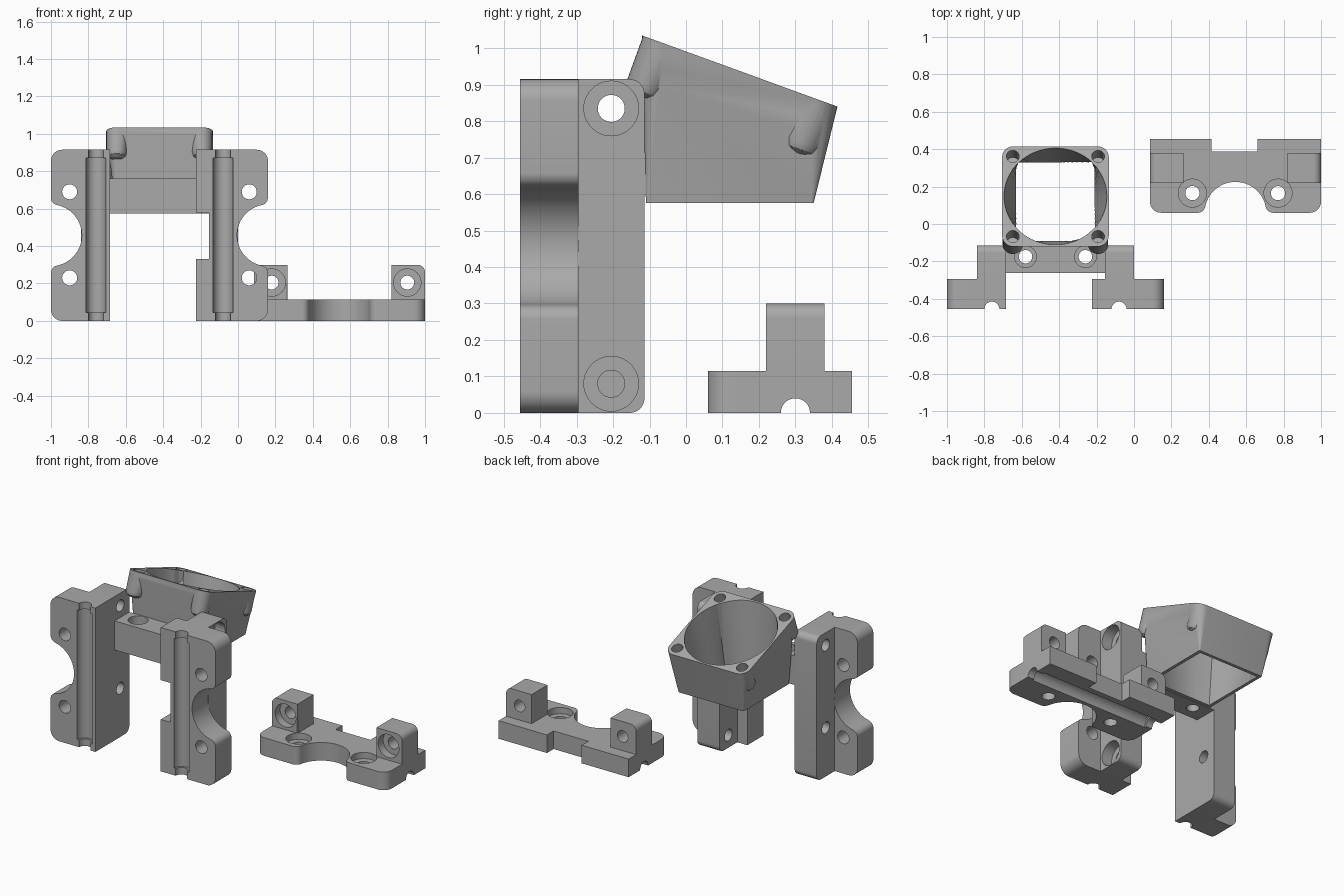
import bpy, bmesh, math
from mathutils import Vector

if "Cube" in bpy.data.objects:
    bpy.data.objects.remove(bpy.data.objects["Cube"])

grey = bpy.data.materials.new("plain_grey")
grey.diffuse_color = (0.4, 0.4, 0.4, 1)
grey.use_nodes = True
grey.node_tree.nodes["Principled BSDF"].inputs["Base Color"].default_value = grey.diffuse_color
L = 0.915           # length of both clamp halves
MID = L / 2


def mesh_object(name, rings):
    """Closed solid through a list of equal-length rings."""
    bm = bmesh.new()
    vs = [[bm.verts.new(p) for p in r] for r in rings]
    n = len(rings[0])
    bm.faces.new(vs[0])
    bm.faces.new(vs[-1])
    for a, b in zip(vs, vs[1:]):
        for i in range(n):
            j = (i + 1) % n
            bm.faces.new((a[i], a[j], b[j], b[i]))
    bmesh.ops.recalc_face_normals(bm, faces=bm.faces)
    me = bpy.data.meshes.new(name)
    bm.to_mesh(me)
    bm.free()
    me.materials.append(grey)
    ob = bpy.data.objects.new(name, me)
    bpy.context.collection.objects.link(ob)
    return ob


def prism(name, pts, axis, lo, hi):
    """Extrude a 2D outline along x, y or z."""
    put = {'x': lambda a, b, c: (c, a, b), 'y': lambda a, b, c: (a, c, b),
           'z': lambda a, b, c: (a, b, c)}[axis]
    return mesh_object(name, [[put(a, b, c) for a, b in pts] for c in (lo, hi)])


def arc(cx, cy, r, a0, a1, n=10):
    return [(cx + r * math.cos(math.radians(a0 + (a1 - a0) * i / n)),
             cy + r * math.sin(math.radians(a0 + (a1 - a0) * i / n))) for i in range(n + 1)]


def rect(a0, a1, b0, b1):
    return [(a0, b0), (a1, b0), (a1, b1), (a0, b1)]


def rod(axis, a, b, r, lo, hi, n=40):
    return prism("cutter", arc(a, b, r, 0, 360, n)[:-1], axis, lo, hi)


def combine(ob, others, op):
    for o in others:
        m = ob.modifiers.new("bool", 'BOOLEAN')
        m.operation, m.solver, m.object = op, 'EXACT', o
        dg = bpy.context.evaluated_depsgraph_get()
        dg.update()
        me = bpy.data.meshes.new_from_object(ob.evaluated_get(dg))
        ob.modifiers.clear()
        ob.data = me
        bpy.data.objects.remove(o)


def finish(ob):
    bpy.ops.object.select_all(action='DESELECT')
    bpy.context.view_layer.objects.active = ob
    ob.select_set(True)
    bpy.ops.object.shade_smooth_by_angle(angle=math.radians(30))


def clamp_outline(width):
    """Plate with rounded outer corners and a round notch with soft lips."""
    r, f, c = 0.165, 0.04, 0.06
    d = math.sqrt((r + f) ** 2 - f * f)
    t = math.degrees(math.atan2(d, f))
    return ([(width, 0), (width, L)] + arc(c, L - c, c, 90, 180)
            + arc(f, MID + d, f, 180, 180 + t)
            + arc(0, MID, r, t, -t, 28)[1:-1]
            + arc(f, MID - d, f, 180 - t, 180) + arc(c, c, c, 180, 270))


# Two upright clamp brackets, the right one mirrored
def bracket(name, right):
    mx = (lambda x: -0.84 - x) if right else (lambda x: x)
    ob = prism(name, [(mx(u - 1), v) for u, v in clamp_outline(0.315)], 'y', -0.455, -0.295)
    r = 0.04
    block = ([(-0.295, 0)] + arc(-0.114 - r, r, r, -90, 0)
             + arc(-0.114 - r, L - r, r, 0, 90) + [(-0.295, L)])
    parts = [prism("block", block, 'x', mx(-0.84), mx(-0.685))]
    if right:       # inner tabs above and below the gap
        for lo, hi in ((0, 0.33), (0.58, L)):
            parts.append(prism("tab", rect(-0.225, -0.155, lo, hi), 'y', -0.455, -0.295))
    combine(ob, parts, 'UNION')
    cuts = [rod('z', mx(-0.76), -0.455, 0.04, -0.1, 1),
            rod('z', mx(-0.76), -0.455, 0.053, 0.045, 0.87)]
    cuts += [rod('y', mx(-0.9), z, 0.04, -0.6, -0.2) for z in (0.23, 0.69)]
    for z in ((0.08, 0.835) if right else (0.31, 0.835)):
        a, b = sorted((mx(-0.9), mx(-0.6)))
        cuts.append(rod('x', -0.205, z, 0.037, a, b))
        if right:
            cuts.append(rod('x', -0.205, z, 0.075, -0.07, 0.1))
    combine(ob, cuts, 'DIFFERENCE')
    finish(ob)


bracket("left_bracket", False)
bracket("right_bracket", True)

# Bridge joining the brackets
bridge = prism("bridge", rect(-0.685, -0.155, -0.262, -0.114), 'z', 0.575, 0.76)
cuts = []
for x in (-0.58, -0.26):
    cuts += [rod('z', x, -0.175, 0.036, 0.5, 0.9), rod('z', x, -0.175, 0.058, 0.70, 0.9)]
combine(bridge, cuts, 'DIFFERENCE')
finish(bridge)

# Fan duct: square outlet below, round inlet on a tilted rim
TILT = math.radians(20)
TOP = Vector((-0.42, 0.1475, 0.9375))
V = Vector((0, math.cos(TILT), -math.sin(TILT)))
N = Vector((0, math.sin(TILT), math.cos(TILT)))
LOW = Vector((-0.42, 0.12, 0.575))


def on_top(p, depth=0.0):
    return TOP + Vector((p[0], 0, 0)) + V * p[1] - N * depth


def on_low(p):
    return LOW + Vector((p[0], p[1], 0))


def round_square(h, r):
    pts = []
    for sx, sy, a in ((1, 1, 0), (-1, 1, 90), (-1, -1, 180), (1, -1, 270)):
        pts += arc(sx * (h - r), sy * (h - r), r, a, a + 90, 8)
    return pts


duct = mesh_object("fan_duct", [[on_low(p) for p in round_square(0.23, 0.006)],
                                [on_top(p) for p in round_square(0.285, 0.06)]])
corners = [(sx * 0.228, sy * 0.228) for sx in (-1, 1) for sy in (-1, 1)]


def post(c, steps):
    return mesh_object("post", [[on_top((c[0] + x, c[1] + y), d)
                                 for x, y in arc(0, 0, r, 0, 360, 28)[:-1]] for r, d in steps])


combine(duct, [post(c, ((0.054, 0.002), (0.054, 0.125), (0.046, 0.145), (0.028, 0.157)))
               for c in corners], 'UNION')
circle = arc(0, 0, 0.275, 0, 360, 64)[:-1]
square = []
for x, y in circle:
    k = 0.21 / max(abs(x), abs(y))
    square.append((x * k, y * k))
inner = []
for t in (-0.05, 1.05):
    inner.append([on_low(s).lerp(on_top(c), 1.0) * t + on_low(s) * (1 - t)
                  for s, c in zip(square, circle)])
combine(duct, [mesh_object("cutter", inner)], 'DIFFERENCE')
combine(duct, [post(c, ((0.034, -0.05), (0.034, 0.11))) for c in corners], 'DIFFERENCE')
finish(duct)

# Separate clamp cap with two bolt towers
cap = prism("clamp_cap", [(0.085 + v, 0.06 + u) for u, v in clamp_outline(0.395)], 'z', 0, 0.115)
r = 0.04
tower = [(0.82, 0.115), (1.0, 0.115)] + arc(1 - r, 0.3 - r, r, 0, 90) + [(0.82, 0.3)]
combine(cap, [prism("tower", tower, 'y', 0.22, 0.38),
              prism("tower", [(1.085 - x, z) for x, z in tower], 'y', 0.22, 0.38)], 'UNION')
cuts = [prism("cutter", rect(0.415, 0.66, 0.388, 0.6), 'z', -0.1, 0.2),
        rod('x', 0.3, 0, 0.04, 0, 1.1),
        rod('x', 0.3, 0, 0.053, 0.13, 0.955)]
for x in (0.18, 0.905):
    cuts += [rod('y', x, 0.205, 0.037, 0.1, 0.5), rod('y', x, 0.205, 0.073, 0.1, 0.27)]
for x in (0.312, 0.77):
    cuts += [rod('z', x, 0.165, 0.038, -0.1, 0.2), rod('z', x, 0.165, 0.075, 0.075, 0.2)]
combine(cap, cuts, 'DIFFERENCE')
finish(cap)
